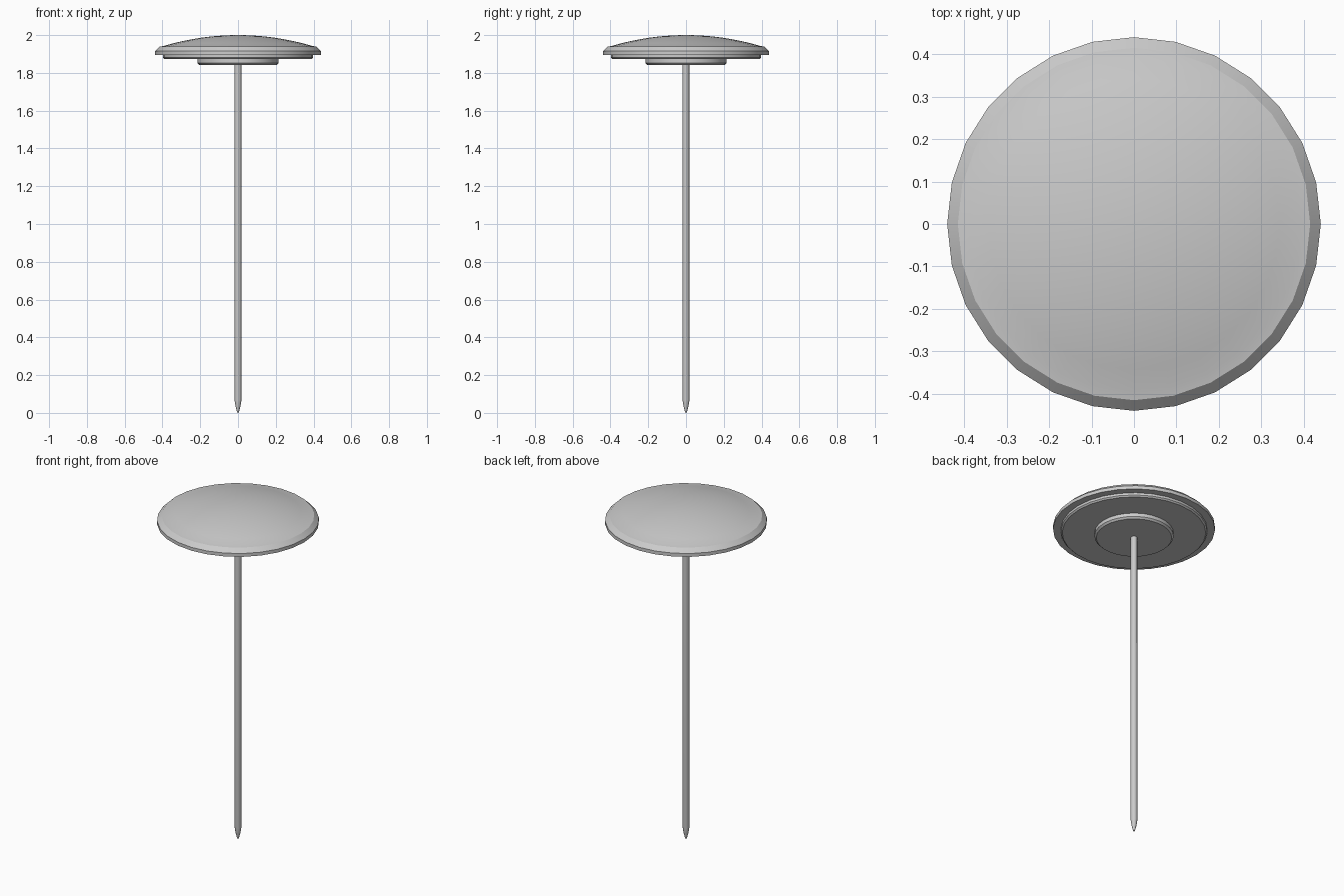
import bpy, bmesh, math

if "Cube" in bpy.data.objects:
    bpy.data.objects.remove(bpy.data.objects["Cube"])


def lathe(name, profile, sides):
    """Spin an (r, z) profile around the z axis into a closed solid."""
    bm = bmesh.new()
    verts = [bm.verts.new((r, 0, z)) for r, z in profile]
    edges = [bm.edges.new(pair) for pair in zip(verts, verts[1:])]
    bmesh.ops.spin(bm, geom=verts + edges, cent=(0, 0, 0), axis=(0, 0, 1),
                   angle=2 * math.pi, steps=sides, use_duplicate=False)
    bmesh.ops.remove_doubles(bm, verts=bm.verts, dist=1e-5)
    bmesh.ops.recalc_face_normals(bm, faces=bm.faces)
    mesh = bpy.data.meshes.new(name)
    bm.to_mesh(mesh)
    bm.free()
    obj = bpy.data.objects.new(name, mesh)
    bpy.context.collection.objects.link(obj)
    bpy.context.view_layer.objects.active = obj
    obj.select_set(True)
    bpy.ops.object.shade_smooth_by_angle(angle=math.radians(30))
    obj.select_set(False)
    return obj


# Domed head: spherical cap, flat lip, bevelled rim and stepped underside
CAP_R, CAP_Z, CAP_H = 0.392, 1.943, 0.057
ball = (CAP_R ** 2 + CAP_H ** 2) / (2 * CAP_H)
dome = []
for i in range(9):
    r = CAP_R * i / 8
    dome.append((r, 2 - ball + math.sqrt(ball ** 2 - r ** 2)))
rim = [(0.415, 1.939), (0.44, 1.915), (0.44, 1.895), (0.398, 1.895),
       (0.398, 1.881), (0.39, 1.873), (0, 1.873)]
lathe("head", dome + rim, 28)

# Raised collar under the head
lathe("collar", [(0, 1.88), (0.215, 1.88), (0.215, 1.852),
                 (0.205, 1.842), (0, 1.842)], 28)

# Long pin with tapered point
lathe("pin", [(0, 1.86), (0.0185, 1.86), (0.0185, 0.07),
              (0.014, 0.04), (0.005, 0.004), (0, 0)], 12)
